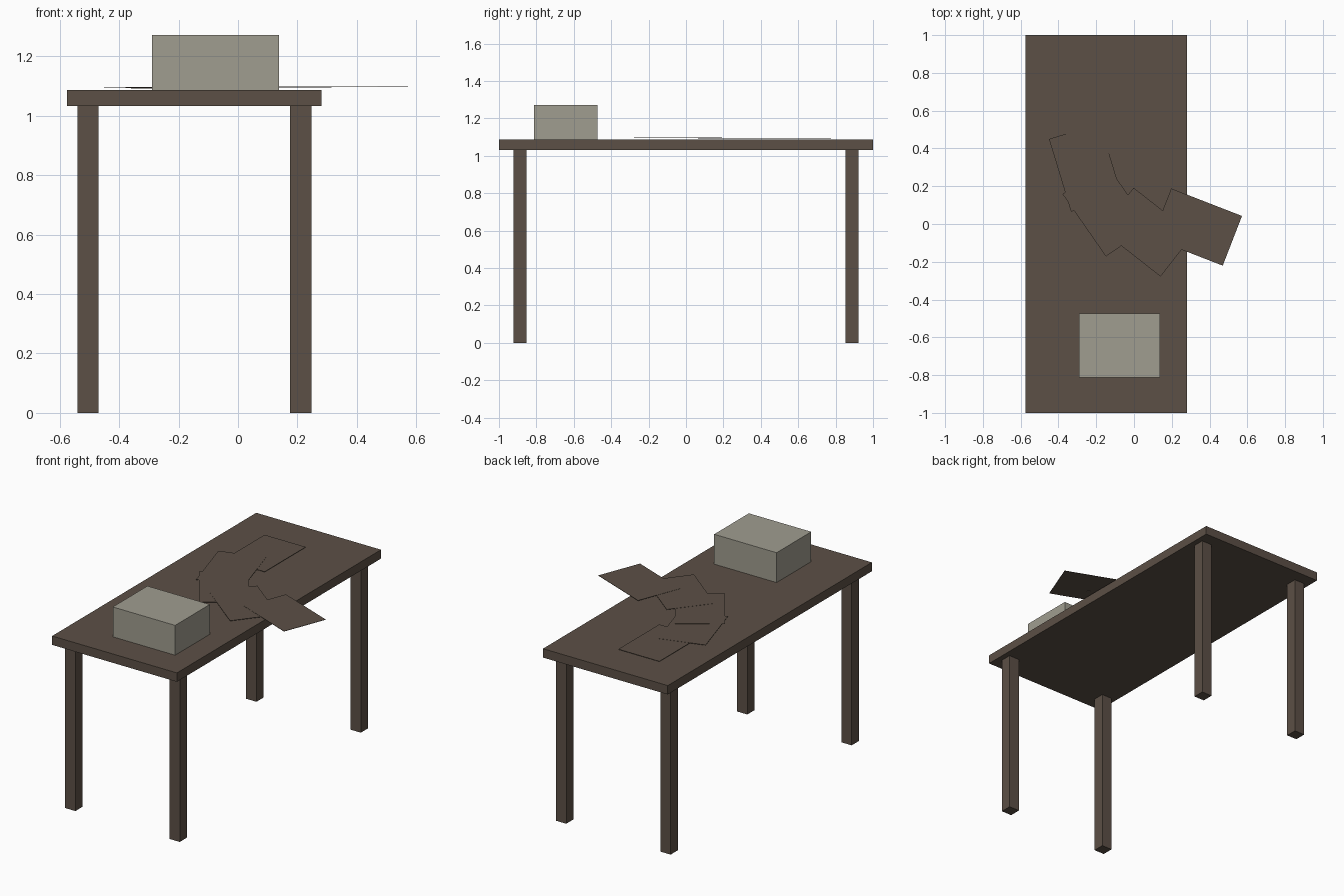
import bpy
import bmesh
from math import radians
from mathutils import Matrix, Vector

cube = bpy.data.objects.get("Cube")
if cube:
    bpy.data.objects.remove(cube, do_unlink=True)


def material(name, rgb):
    mat = bpy.data.materials.new(name)
    mat.use_nodes = True
    mat.diffuse_color = (*rgb, 1)
    mat.node_tree.nodes["Principled BSDF"].inputs["Base Color"].default_value = (*rgb, 1)
    return mat


def block(name, center, size, mat, turn=0):
    """Box of a given size, turned about its upright axis."""
    mesh = bpy.data.meshes.new(name)
    bm = bmesh.new()
    bmesh.ops.create_cube(bm, size=1, matrix=Matrix.Diagonal((*size, 1)))
    bm.to_mesh(mesh)
    bm.free()
    mesh.materials.append(mat)
    obj = bpy.data.objects.new(name, mesh)
    obj.location = center
    obj.rotation_euler.z = radians(turn)
    bpy.context.collection.objects.link(obj)
    return obj


wood = material("dark brown", (0.107, 0.08, 0.061))
grey = material("warm grey", (0.352, 0.337, 0.279))

# Table top and its four square legs
TABLE_X = -0.147
TOP = 1.087
block("table_top", (TABLE_X, 0, 1.0595), (0.856, 2, 0.055), wood)
for side, sx in (("right", -1), ("left", 1)):
    for end, sy in (("front", -1), ("back", 1)):
        block(f"{end}_{side}_leg", (TABLE_X + sx * 0.358, sy * 0.887, 0.516),
              (0.071, 0.071, 1.032), wood)

# Box standing near the front end
block("box", (-0.076, -0.643, TOP + 0.0925), (0.428, 0.34, 0.185), grey)

# Fan of overlapping sheets: far corner, then turn of the long side
sheets = [
    ((-0.36, 0.775), -90),
    ((-0.45, 0.45), -73.1),
    ((-0.378, 0.158), -55.2),
    ((-0.176, -0.03), -38.1),
    ((0.095, -0.075), -21.2),
]
LONG, SHORT = 0.402, 0.282
for i, (corner, turn) in enumerate(sheets):
    # the given corner is the start of the outer long edge
    offset = Matrix.Rotation(radians(turn), 2) @ Vector((LONG / 2, SHORT / 2))
    x, y = Vector(corner) + offset
    block(f"sheet_{i + 1}", (x, y, 1.093 + i * 0.001), (LONG, SHORT, 0.002), wood, turn)
